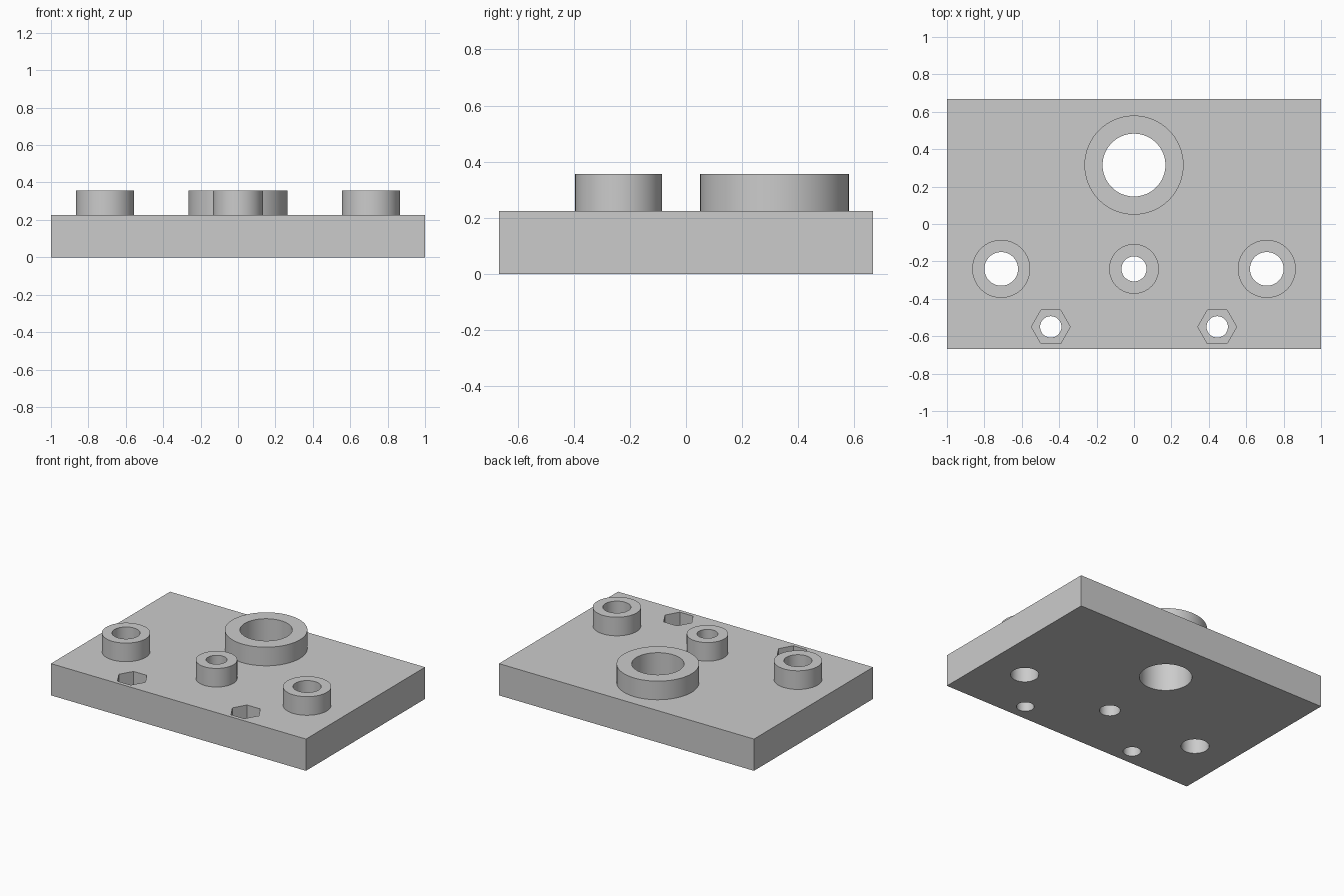
import bpy
import bmesh
import math
from mathutils import Matrix

if "Cube" in bpy.data.objects:
    bpy.data.objects.remove(bpy.data.objects["Cube"], do_unlink=True)

PLATE_TOP, BOSS_TOP, POCKET_FLOOR = 0.225, 0.357, 0.1
SEGMENTS = 64

grey = bpy.data.materials.new("plain grey")
grey.use_nodes = True
colour = (0.6, 0.6, 0.6, 1)
grey.diffuse_color = colour
grey.node_tree.nodes["Principled BSDF"].inputs["Base Color"].default_value = colour


def add_object(name, bm):
    bmesh.ops.recalc_face_normals(bm, faces=bm.faces)
    mesh = bpy.data.meshes.new(name)
    bm.to_mesh(mesh)
    bm.free()
    mesh.materials.append(grey)
    obj = bpy.data.objects.new(name, mesh)
    bpy.context.collection.objects.link(obj)
    return obj


def smooth(obj):
    bpy.ops.object.select_all(action="DESELECT")
    obj.select_set(True)
    bpy.context.view_layer.objects.active = obj
    bpy.ops.object.shade_smooth_by_angle(angle=math.radians(30))


def prism(name, x, y, radius, sides, bottom, top):
    bm = bmesh.new()
    bmesh.ops.create_cone(
        bm, cap_ends=True, segments=sides, radius1=radius, radius2=radius,
        depth=top - bottom,
        matrix=Matrix.Translation((x, y, (top + bottom) / 2)))
    return add_object(name, bm)


def ring(name, x, y, outer, inner):
    """Tube standing on the plate, swept from a rectangular profile."""
    bm = bmesh.new()
    loops = []
    for r, z in ((outer, PLATE_TOP), (outer, BOSS_TOP),
                 (inner, BOSS_TOP), (inner, PLATE_TOP)):
        # start angle matches the bore cutters so the walls line up
        angles = [math.tau * i / SEGMENTS for i in range(SEGMENTS)]
        loops.append([bm.verts.new((x + r * math.sin(a), y + r * math.cos(a), z))
                      for a in angles])
    for k in range(4):
        a, b = loops[k], loops[(k + 1) % 4]
        for i in range(SEGMENTS):
            j = (i + 1) % SEGMENTS
            bm.faces.new((a[i], a[j], b[j], b[i]))
    smooth(add_object(name, bm))


def cut(target, cutter):
    cutter.hide_render = True
    mod = target.modifiers.new("cut", "BOOLEAN")
    mod.operation = "DIFFERENCE"
    mod.solver = "EXACT"
    mod.object = cutter
    bpy.ops.object.select_all(action="DESELECT")
    target.select_set(True)
    bpy.context.view_layer.objects.active = target
    bpy.ops.object.modifier_apply(modifier=mod.name)
    bpy.data.objects.remove(cutter, do_unlink=True)


# Base plate
bm = bmesh.new()
bmesh.ops.create_cube(bm, size=1)
bmesh.ops.scale(bm, vec=(2, 1.334, PLATE_TOP), verts=bm.verts)
bmesh.ops.translate(bm, vec=(0, 0, PLATE_TOP / 2), verts=bm.verts)
plate = add_object("base_plate", bm)

# Round bosses, each with a bore through the plate
bosses = (
    ("large_boss", 0, 0.315, 0.265, 0.168),
    ("centre_boss", 0, -0.24, 0.133, 0.067),
    ("left_boss", 0.71, -0.24, 0.155, 0.09),
    ("right_boss", -0.71, -0.24, 0.155, 0.09),
)
for name, x, y, outer, inner in bosses:
    cut(plate, prism("bore_cutter", x, y, inner, SEGMENTS, -0.1, 0.5))
    ring(name, x, y, outer, inner)

# Hexagonal nut pockets with bolt holes below
for x in (-0.445, 0.445):
    pocket = prism("pocket_cutter", 0, 0, 0.104, 6, POCKET_FLOOR, 0.5)
    pocket.data.transform(Matrix.Translation((x, -0.55, 0))
                          @ Matrix.Rotation(math.radians(30), 4, "Z"))
    cut(plate, pocket)
    cut(plate, prism("bolt_cutter", x, -0.55, 0.057, SEGMENTS, -0.1, 0.5))

smooth(plate)
